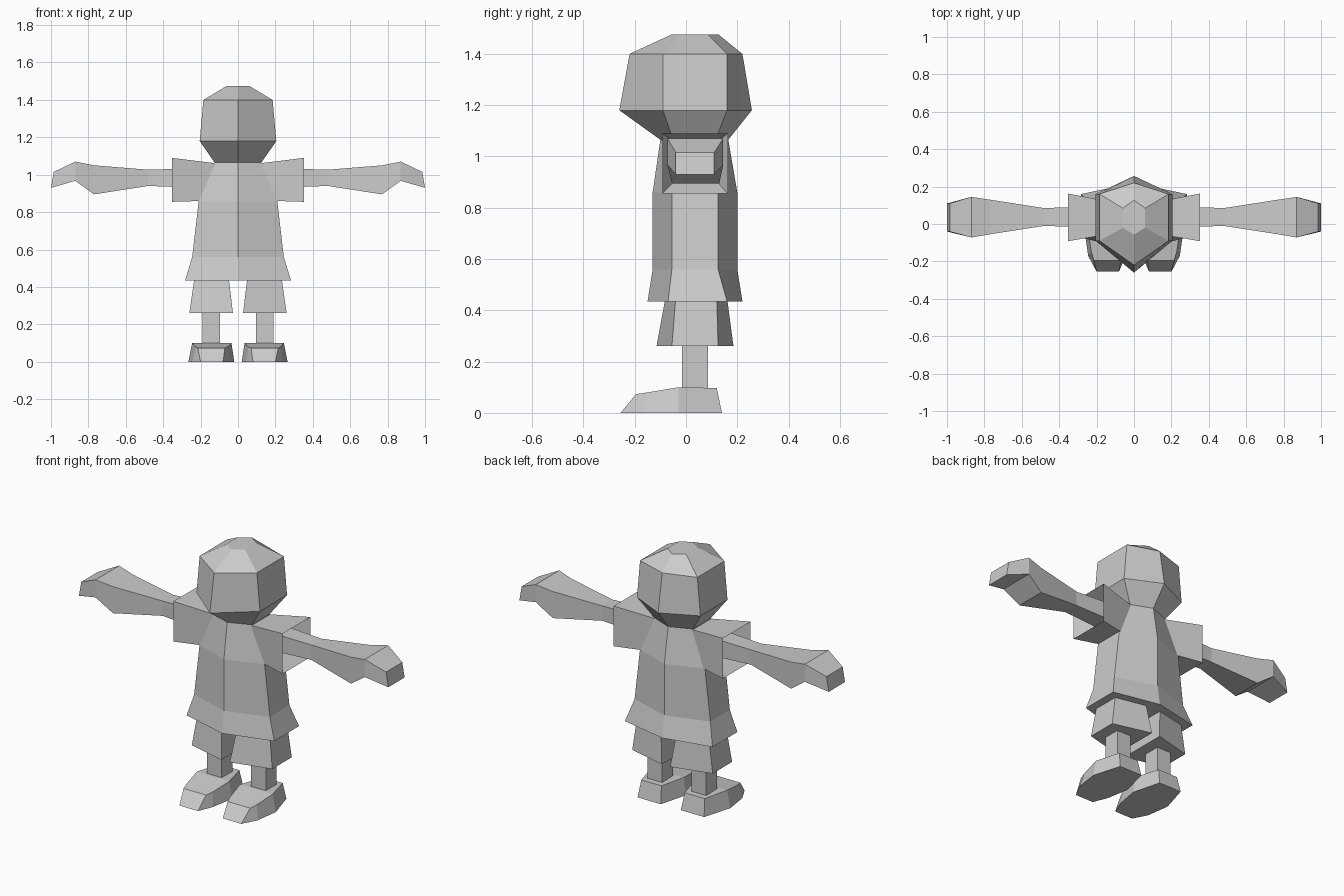
import bpy
import bmesh

cube = bpy.data.objects.get("Cube")
if cube:
    bpy.data.objects.remove(cube, do_unlink=True)

GREY = (0.6, 0.6, 0.6, 1.0)
mat = bpy.data.materials.new("plain grey")
mat.use_nodes = True
mat.diffuse_color = GREY
mat.node_tree.nodes["Principled BSDF"].inputs["Base Color"].default_value = GREY


def loft(name, rings, side=1):
    """Skin matching rings of points, cap both ends; side -1 mirrors in x."""
    bm = bmesh.new()
    loops = [[bm.verts.new((side * x, y, z)) for x, y, z in ring] for ring in rings]
    n = len(loops[0])
    for a, b in zip(loops, loops[1:]):
        for i in range(n):
            j = (i + 1) % n
            bm.faces.new((a[i], a[j], b[j], b[i]))
    bm.faces.new(loops[0])
    bm.faces.new(loops[-1])
    bmesh.ops.recalc_face_normals(bm, faces=bm.faces)
    mesh = bpy.data.meshes.new(name)
    bm.to_mesh(mesh)
    bm.free()
    mesh.materials.append(mat)
    obj = bpy.data.objects.new(name, mesh)
    bpy.context.collection.objects.link(obj)
    return obj


def hexagon(z, half, front, side_front, side_back, back):
    """Level six-sided ring with a point at the front and back."""
    return [(0, front, z), (half, side_front, z), (half, side_back, z),
            (0, back, z), (-half, side_back, z), (-half, side_front, z)]


def upright(x, y0, y1, z0, z1):
    """Rectangular ring across an arm."""
    return [(x, y0, z0), (x, y1, z0), (x, y1, z1), (x, y0, z1)]


def level(z, x0, x1, y0, y1, slant=0.0):
    """Four-sided ring across a leg; slant pulls the outer corners in."""
    return [(x0, y0, z), (x1, y0 + slant, z), (x1, y1 - slant, z), (x0, y1, z)]


# Head and body share the narrow neck ring
neck = hexagon(1.065, 0.125, -0.10, -0.05, 0.115, 0.165)
loft("head", [
    neck,
    hexagon(1.18, 0.205, -0.26, -0.09, 0.16, 0.257),
    hexagon(1.40, 0.185, -0.22, -0.09, 0.16, 0.22),
    hexagon(1.475, 0.06, -0.057, -0.02, 0.085, 0.127),
])
loft("robe", [
    hexagon(0.435, 0.283, -0.15, -0.07, 0.16, 0.22),
    hexagon(0.56, 0.245, -0.13, -0.055, 0.125, 0.20),
    hexagon(0.86, 0.21, -0.13, -0.055, 0.125, 0.20),
    neck,
])

for label, side in (("left", 1), ("right", -1)):
    # Flared sleeve with a hollow cuff
    shoulder = [(0.19, -0.05, 0.86), (0.19, 0.125, 0.86),
                (0.11, 0.115, 1.06), (0.11, -0.05, 1.06)]
    loft(label + "_sleeve", [
        shoulder,
        upright(0.353, -0.092, 0.163, 0.855, 1.09),
        upright(0.22, -0.02, 0.095, 0.93, 1.035),
    ], side)

    # Arm widening into a mitten hand
    loft(label + "_arm", [
        upright(0.20, -0.02, 0.095, 0.93, 1.035),
        upright(0.48, -0.01, 0.085, 0.94, 1.027),
        upright(0.77, -0.055, 0.13, 0.895, 1.05),
        upright(0.87, -0.072, 0.145, 0.967, 1.07),
        [(1.0, -0.04, 0.93), (1.0, 0.11, 0.93),
         (0.985, 0.11, 1.015), (0.985, -0.04, 1.015)],
    ], side)

    # Trouser leg and shin
    loft(label + "_trouser", [
        level(0.26, 0.027, 0.26, -0.115, 0.185, 0.06),
        level(0.45, 0.05, 0.233, -0.08, 0.16, 0.04),
    ], side)
    loft(label + "_shin", [
        level(0.09, 0.095, 0.19, -0.015, 0.085),
        level(0.28, 0.095, 0.19, -0.015, 0.085),
    ], side)

    # Shoe, from toe to heel
    def shoe_section(y, x0, x1, top_y, top_x0, top_x1, top_z):
        return [(x0, y, 0), (x1, y, 0), (top_x1, top_y, top_z), (top_x0, top_y, top_z)]

    loft(label + "_shoe", [
        shoe_section(-0.255, 0.08, 0.20, -0.195, 0.07, 0.215, 0.073),
        shoe_section(-0.17, 0.045, 0.245, -0.15, 0.055, 0.228, 0.08),
        shoe_section(-0.03, 0.02, 0.265, -0.03, 0.035, 0.245, 0.10),
        shoe_section(0.14, 0.065, 0.215, 0.12, 0.075, 0.205, 0.097),
    ], side)
